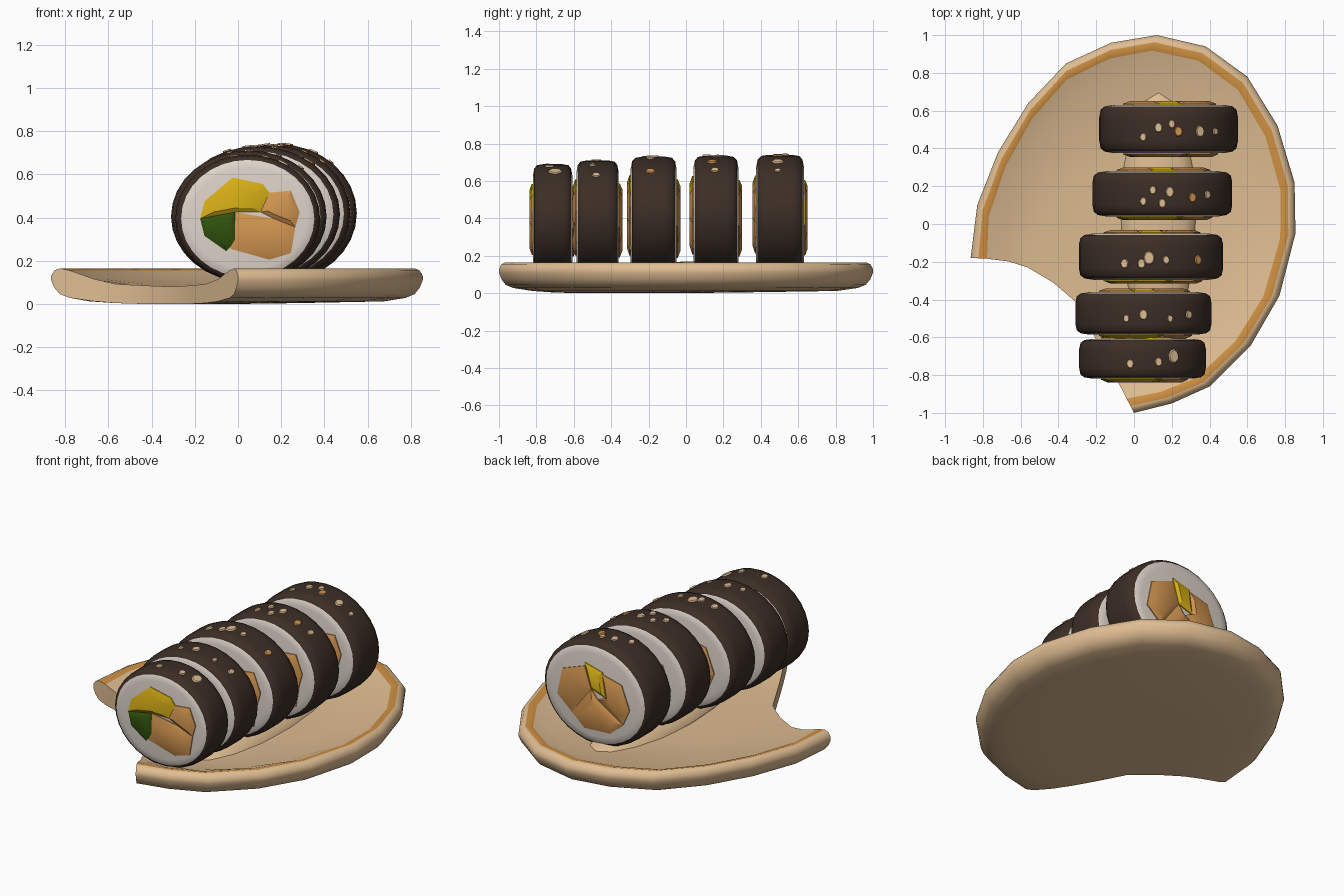
import bpy, bmesh, math
from mathutils import Vector

cube = bpy.data.objects.get("Cube")
if cube:
    bpy.data.objects.remove(cube, do_unlink=True)


def material(name, r, g, b):
    m = bpy.data.materials.new(name)
    m.use_nodes = True
    m.diffuse_color = (r, g, b, 1)
    bsdf = m.node_tree.nodes["Principled BSDF"]
    bsdf.inputs["Base Color"].default_value = (r, g, b, 1)
    bsdf.inputs["Roughness"].default_value = 0.8
    return m


TAN = material("tan_ceramic", .74, .51, .29)
BAND = material("amber_band", .62, .28, .055)
SEAWEED = material("dark_seaweed", .045, .027, .019)
RICE = material("white_rice", .74, .67, .60)
YELLOW = material("yellow_egg", .68, .43, .008)
GREEN = material("green_leaf", .03, .085, .004)
ORANGE = material("orange_filling", .64, .30, .08)


def finish(bm, name, mats, angle=40):
    """Turn a bmesh into a named, smooth-shaded object."""
    bmesh.ops.remove_doubles(bm, verts=bm.verts, dist=0.0001)
    bmesh.ops.recalc_face_normals(bm, faces=bm.faces)
    me = bpy.data.meshes.new(name)
    bm.to_mesh(me)
    bm.free()
    for m in mats:
        me.materials.append(m)
    ob = bpy.data.objects.new(name, me)
    bpy.context.collection.objects.link(ob)
    bpy.ops.object.select_all(action='DESELECT')
    ob.select_set(True)
    bpy.context.view_layer.objects.active = ob
    bpy.ops.object.shade_smooth_by_angle(angle=math.radians(angle))
    return ob


# Plate: spokes from a hub on the cut edge out to a curved rim
def build_plate():
    rim = [(-.865, -.18), (-.83, .1), (-.72, .38), (-.56, .64), (-.36, .85),
           (-.12, .96), (.12, 1), (.38, .94), (.6, .78), (.76, .52),
           (.85, .22), (.855, -.05), (.77, -.38), (.62, -.64), (.4, -.86),
           (.2, -.95), (0, -1)]
    hub = Vector((-.3, -.42))
    # distance from the rim, top height, underside height
    section = [(0, .13, .11), (.015, .155, .075), (.04, .165, .045),
               (.085, .155, .028), (.2, .115, .012)]
    inner = [(.5, .092, .004), (.75, .085, 0), (1, .08, 0)]
    bm = bmesh.new()
    tops, bottoms = [], []
    for i, p in enumerate(rim):
        p = Vector(p)
        length = (hub - p).length
        rows = [(d / length, t, b) for d, t, b in section] + inner
        bow = Vector((.02, .07)) if i == 0 else Vector((0, 0))
        top, bottom = [], []
        for s, t, b in rows:
            q = p.lerp(hub, s) + bow * math.sin(math.pi * s)
            top.append(bm.verts.new((q.x, q.y, t)))
            bottom.append(bm.verts.new((q.x, q.y, b)))
        tops.append(top)
        bottoms.append(bottom)
    last = len(tops[0]) - 1

    def quad(a, b, c, d):
        return bm.faces.new((a, b, c, d))

    for i in range(len(rim) - 1):
        for rows in (tops, bottoms):
            a, b = rows[i], rows[i + 1]
            for j in range(last):
                f = quad(a[j], b[j], b[j + 1], a[j + 1])
                if rows is tops and j == 2:
                    f.material_index = 1
        quad(tops[i][0], tops[i + 1][0], bottoms[i + 1][0], bottoms[i][0])
    for i in (0, -1):
        for j in range(last):
            quad(tops[i][j], tops[i][j + 1], bottoms[i][j + 1], bottoms[i][j])
    finish(bm, "plate", [TAN, BAND], 50)


build_plate()

# Low mound of the plate beneath the rolls
bm = bmesh.new()
bmesh.ops.create_uvsphere(bm, u_segments=16, v_segments=8, radius=1)
bmesh.ops.scale(bm, verts=bm.verts, vec=(.2, .68, .08))
bmesh.ops.translate(bm, verts=bm.verts, vec=(.13, .05, .09))
finish(bm, "plate_mound", [TAN])


# Roll body: turned profile, rice on the cut faces, seaweed around it
def roll_body(name, cx, cy, cz, rx, rz, width):
    half = [(-.5, .8), (-.47, .92), (-.4, .98), (-.25, 1)]
    profile = half + [(-y, r) for y, r in reversed(half)]
    sides = 32
    bm = bmesh.new()
    rings = []
    for y, r in profile:
        ring = []
        for k in range(sides):
            a = math.tau * k / sides
            ring.append(bm.verts.new((cx + rx * r * math.cos(a), cy + y * width,
                                      cz + rz * r * math.sin(a))))
        rings.append(ring)
    for n, (a, b) in enumerate(zip(rings, rings[1:])):
        for k in range(sides):
            m = (k + 1) % sides
            f = bm.faces.new((a[k], a[m], b[m], b[k]))
            f.material_index = 0 if n in (0, len(rings) - 2) else 1
    bm.faces.new(rings[0])
    bm.faces.new(rings[-1])
    finish(bm, name, [RICE, SEAWEED], 50)


# Filling: a shallow domed piece on a cut face
def filling(name, outline, mat, cx, y_face, cz, scale, side):
    bm = bmesh.new()
    pts = [Vector((cx + x * scale, 0, cz + z * scale)) for x, z in outline]
    mid = sum(pts, Vector()) / len(pts)

    def ring(shrink, out):
        return [bm.verts.new(p.lerp(mid, shrink) + Vector((0, y_face + side * out, 0)))
                for p in pts]

    rings = [ring(0, -.01), ring(0, .006), ring(.35, .02)]
    for a, b in zip(rings, rings[1:]):
        for k in range(len(pts)):
            m = (k + 1) % len(pts)
            bm.faces.new((a[k], a[m], b[m], b[k]))
    bm.faces.new(rings[-1])
    bm.faces.new(rings[0])
    finish(bm, name, [mat], 30)


FRONT = [
    ("egg", YELLOW, [(-.22, 0), (-.2, .08), (-.07, .19), (.07, .16), (.1, .12), (.06, .03), (-.06, .03)]),
    ("leaf", GREEN, [(-.22, 0), (-.06, .03), (-.05, -.1), (-.1, -.15), (-.2, -.08)]),
    ("lower_strip", ORANGE, [(-.06, .03), (.12, 0), (.22, -.04), (.2, -.16), (.1, -.19), (-.08, -.14)]),
    ("side_strip", ORANGE, [(.06, .03), (.1, .12), (.2, .13), (.24, .03), (.22, -.04), (.12, 0)]),
]
BACK = [
    ("egg", YELLOW, [(.06, .17), (-.05, .14), (-.07, 0), (.02, .03)]),
    ("left_strip", ORANGE, [(.06, .15), (.2, .1), (.23, -.05), (.14, -.13), (.02, .03)]),
    ("right_strip", ORANGE, [(-.05, .13), (-.17, .1), (-.22, -.03), (-.18, -.12), (-.02, -.02), (-.07, 0)]),
    ("lower_strip", ORANGE, [(.02, .03), (.14, -.13), (.06, -.2), (-.1, -.19), (-.18, -.12), (-.02, -.02)]),
]


# Sesame seed: a thin oval plate lying on the seaweed
def seed(name, mat, x, y, radius, cx, cz, rx, rz):
    u = (x - cx) / rx
    h = math.sqrt(1 - u * u)
    normal = Vector((u / rx, 0, h / rz)).normalized()
    bm = bmesh.new()
    bmesh.ops.create_cone(bm, cap_ends=True, segments=9, radius1=radius,
                          radius2=radius * .8, depth=.009)
    bmesh.ops.scale(bm, verts=bm.verts, vec=(.85, 1.1, 1))
    turn = Vector((0, 0, 1)).rotation_difference(normal)
    place = Vector((x, y, cz + rz * h)) + normal * .001
    for v in bm.verts:
        v.co = turn @ v.co + place
    finish(bm, name, [mat])


# Rolls: centre x, y, z, half width, half height, thickness, seeds (x, y, size)
ROLLS = [
    (.045, -.713, .395, .335, .295, .21, [(-.02, -.74, .024), (.13, -.73, .024), (.21, -.7, .036)]),
    (.05, -.473, .405, .36, .305, .225, [(-.04, -.5, .02), (.05, -.48, .028), (.19, -.5, .018), (.29, -.48, .022)]),
    (.09, -.173, .415, .382, .315, .245,
     [(-.05, -.21, .026), (.04, -.21, .026), (.08, -.18, .036), (.17, -.19, .022), (.34, -.19, -.025)]),
    (.15, .16, .418, .37, .317, .24,
     [(.05, .12, .022), (.1, .18, .022), (.15, .11, .024), (.19, .17, .028), (.31, .14, -.026), (.39, .155, .022)]),
    (.183, .503, .42, .367, .32, .255,
     [(.05, .46, .022), (.13, .51, .026), (.2, .53, .022), (.235, .49, -.027), (.35, .49, .03), (.43, .49, .018)]),
]
for i, (cx, cy, cz, rx, rz, width, seeds) in enumerate(ROLLS, 1):
    roll_body(f"roll_{i}", cx, cy, cz, rx, rz, width)
    for label, side, pieces in (("front", -1, FRONT), ("back", 1, BACK)):
        for part, mat, outline in pieces:
            filling(f"roll_{i}_{label}_{part}", outline, mat, cx,
                    cy + side * width / 2, cz, rx / .335, side)
    for n, (x, y, r) in enumerate(seeds, 1):
        seed(f"roll_{i}_seed_{n}", TAN if r > 0 else ORANGE, x, y, abs(r), cx, cz, rx, rz)
